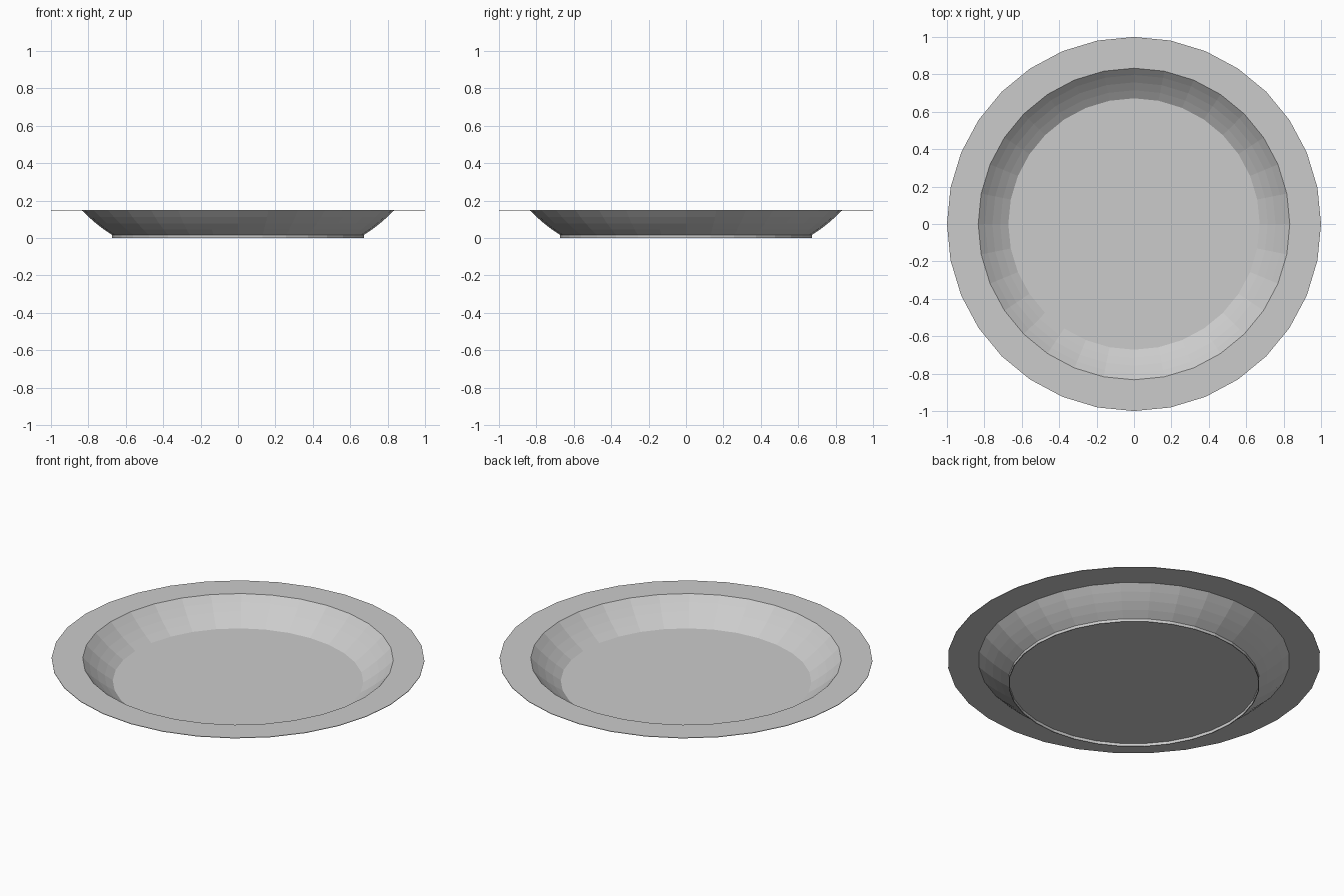
import bpy, bmesh, math

if "Cube" in bpy.data.objects:
    bpy.data.objects.remove(bpy.data.objects["Cube"])

SIDES = 32

grey = bpy.data.materials.new("plain light grey")
grey.diffuse_color = (0.6, 0.6, 0.6, 1)
grey.use_nodes = True
grey.node_tree.nodes["Principled BSDF"].inputs["Base Color"].default_value = grey.diffuse_color


def lathe(name, profile, closed=False):
    """Spin a (radius, height) profile round z; radius 0 becomes one centre point."""
    bm = bmesh.new()
    rings = []
    for r, z in profile:
        if r == 0:
            rings.append([bm.verts.new((0, 0, z))] * SIDES)
        else:
            rings.append([bm.verts.new((r * math.cos(math.tau * i / SIDES),
                                        r * math.sin(math.tau * i / SIDES), z))
                          for i in range(SIDES)])
    pairs = list(zip(rings, rings[1:]))
    if closed:
        pairs.append((rings[-1], rings[0]))
    for a, b in pairs:
        for i in range(SIDES):
            j = (i + 1) % SIDES
            bm.faces.new(list(dict.fromkeys((a[i], a[j], b[j], b[i]))))
    bmesh.ops.recalc_face_normals(bm, faces=bm.faces)
    mesh = bpy.data.meshes.new(name)
    bm.to_mesh(mesh)
    bm.free()
    mesh.materials.append(grey)
    obj = bpy.data.objects.new(name, mesh)
    bpy.context.collection.objects.link(obj)
    return obj


# Thin dish: floor, gently curved wall and flat rim, top then underside
lathe("plate", [
    (0, 0.020), (0.672, 0.020), (0.715, 0.049), (0.757, 0.081),
    (0.797, 0.116), (0.833, 0.151), (1.0, 0.151),
    (1.0, 0.148), (0.835, 0.148), (0.799, 0.113), (0.759, 0.078),
    (0.717, 0.046), (0.674, 0.017), (0, 0.017)])

# Low foot ring around the recessed underside
lathe("foot_ring", [(0.674, 0.018), (0.674, 0), (0.669, 0), (0.669, 0.018)], closed=True)
